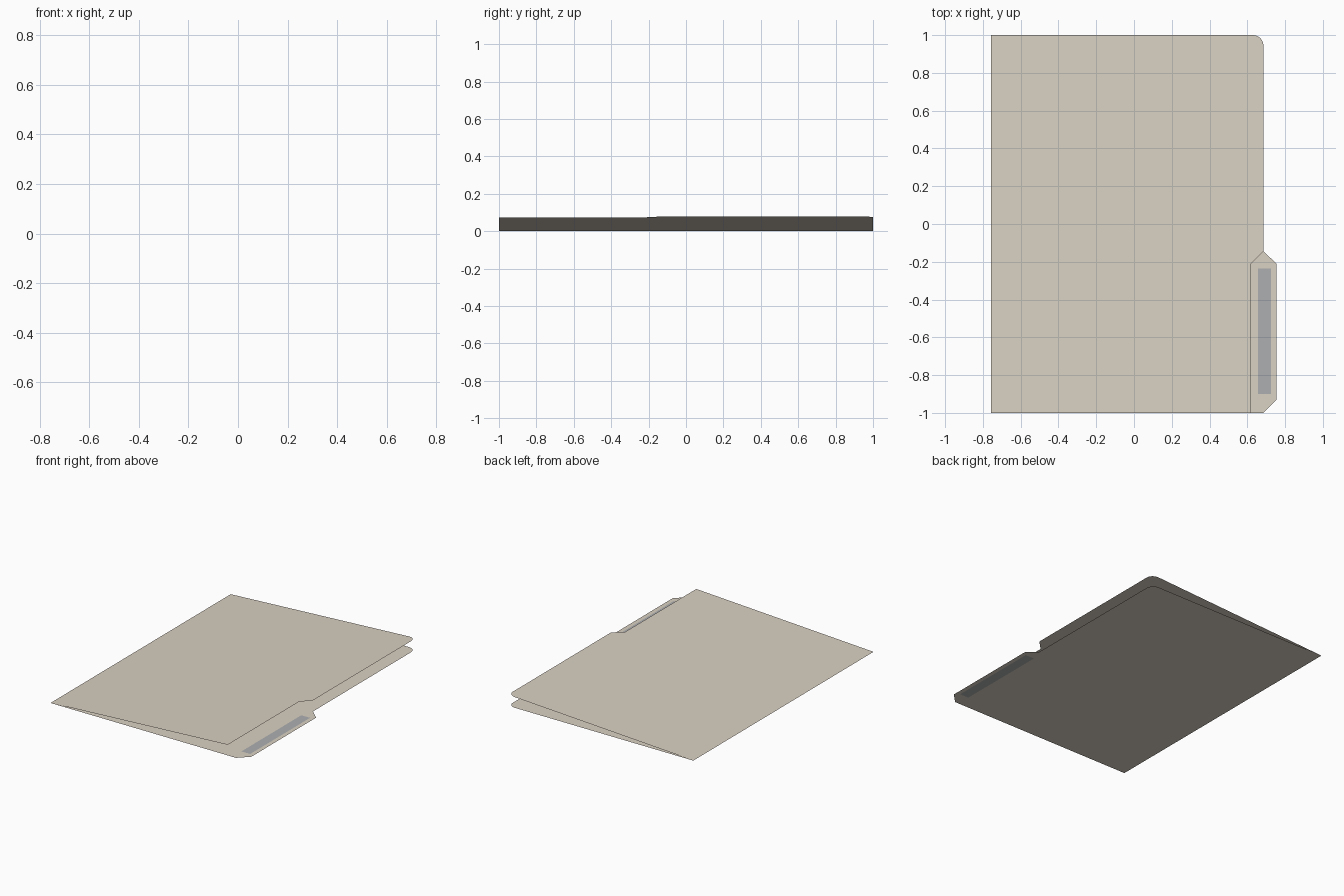
import bpy, bmesh
from math import sin, cos, pi
from mathutils import Vector

if "Cube" in bpy.data.objects:
    bpy.data.objects.remove(bpy.data.objects["Cube"])

HINGE, EDGE, TAB = -0.757, 0.685, 0.755   # x of fold, page edge, tab edge
R = 0.055                                  # rounded corner radius
RISE = 0.077                               # height of cover at the open edge


def material(name, rgb):
    m = bpy.data.materials.new(name)
    m.diffuse_color = (*rgb, 1)
    m.use_nodes = True
    m.node_tree.nodes["Principled BSDF"].inputs["Base Color"].default_value = m.diffuse_color
    return m


def sheet(name, loops, mat, height=lambda x: 0.0):
    """Thin one-sided sheet from an outline plus optional hole loops."""
    bm = bmesh.new()
    edges = []
    for pts in loops:
        vs = [bm.verts.new((x, y, 0)) for x, y in pts]
        edges += [bm.edges.new((vs[i - 1], vs[i])) for i in range(len(vs))]
    bmesh.ops.triangle_fill(bm, edges=edges, use_beauty=True, normal=Vector((0, 0, 1)))
    bm.normal_update()
    for f in bm.faces:
        if f.normal.z < 0:
            f.normal_flip()
    for v in bm.verts:
        v.co.z = height(v.co.x)
    me = bpy.data.meshes.new(name)
    bm.to_mesh(me)
    bm.free()
    me.materials.append(mat)
    ob = bpy.data.objects.new(name, me)
    bpy.context.collection.objects.link(ob)
    return ob


card = material("card", (0.70, 0.635, 0.54))
grey = material("label_grey", (0.42, 0.43, 0.435))

# Shared rounded corner and fold side, counter-clockwise
corner = [(EDGE - R + R * cos(a), 1 - R + R * sin(a))
          for a in (i * pi / 16 for i in range(9))]
far_side = [(EDGE, -0.145)] + corner + [(HINGE, 1), (HINGE, -1)]

# Back sheet with index tab and label window
label = [(0.657, -0.90), (0.725, -0.90), (0.725, -0.235), (0.657, -0.235)]
back = far_side + [(EDGE, -1), (TAB, -0.93), (TAB, -0.21)]
sheet("back_sheet", [back, label], card)

# Label filling the window, visible from both sides
sheet("tab_label", [label], grey)

# Front cover, cut away above the tab and lifted about the fold
front = far_side + [(0.62, -1), (0.62, -0.21)]
sheet("front_cover", [front], card,
      lambda x: 0.001 + RISE * (x - HINGE) / (EDGE - HINGE))
